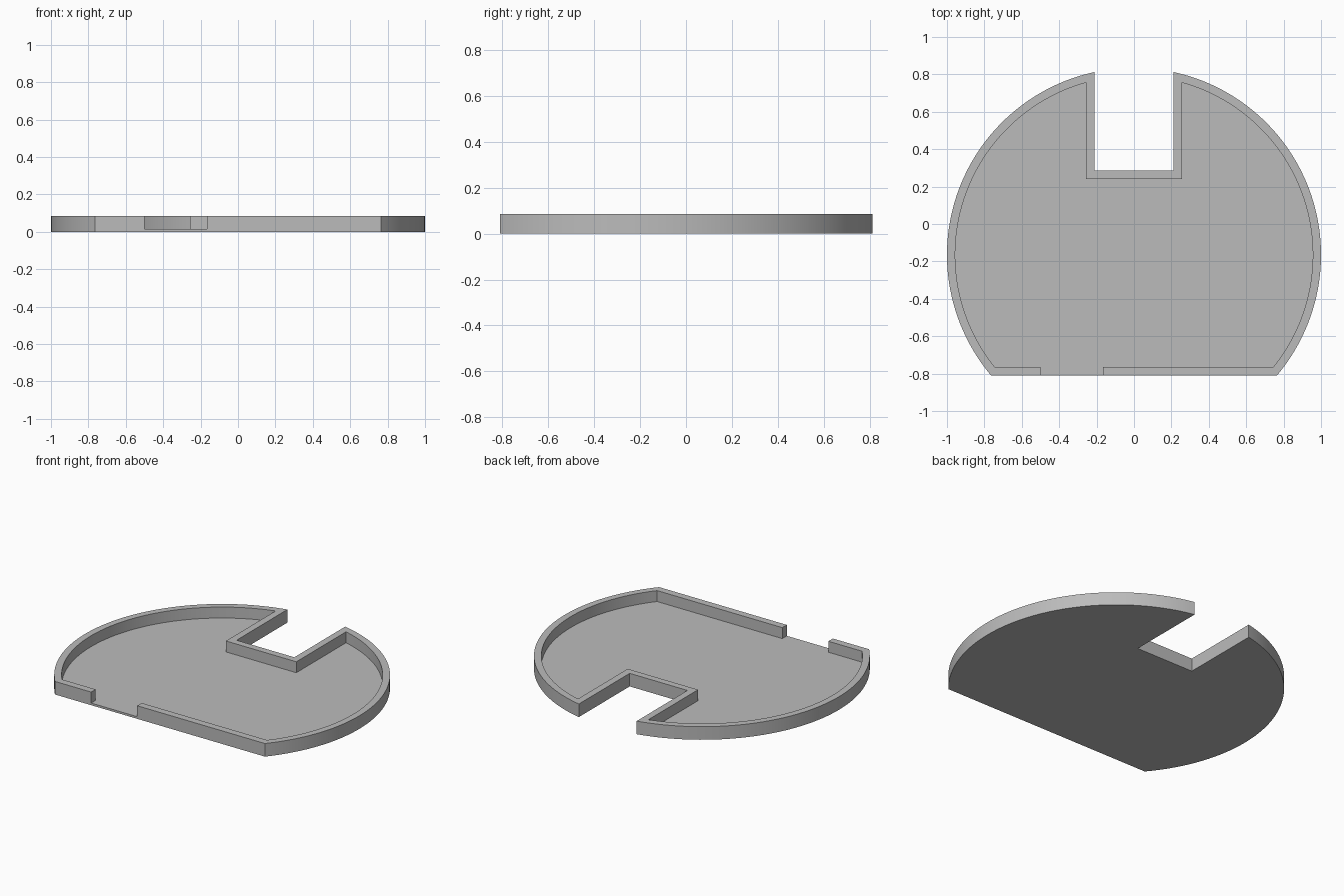
import bpy, bmesh, math

CENTRE_Y = -0.165
HEIGHT, FLOOR = 0.086, 0.014
SEGMENTS = 64

if "Cube" in bpy.data.objects:
    bpy.data.objects.remove(bpy.data.objects["Cube"])


def outline(radius, slot_half, slot_y, front_y):
    """Disc with a flat front edge and a rectangular slot at the back."""
    start = math.asin((front_y - CENTRE_Y) / radius)
    end = math.acos(slot_half / radius)
    side = []
    for i in range(SEGMENTS + 1):
        a = start + (end - start) * i / SEGMENTS
        side.append((radius * math.cos(a), CENTRE_Y + radius * math.sin(a)))
    side.append((slot_half, slot_y))
    return side + [(-x, y) for x, y in reversed(side)]


def prism(name, points, bottom, top):
    bm = bmesh.new()
    face = bm.faces.new([bm.verts.new((x, y, bottom)) for x, y in points])
    moved = bmesh.ops.extrude_face_region(bm, geom=[face])["geom"]
    verts = [v for v in moved if isinstance(v, bmesh.types.BMVert)]
    bmesh.ops.translate(bm, verts=verts, vec=(0, 0, top - bottom))
    bmesh.ops.recalc_face_normals(bm, faces=bm.faces)
    mesh = bpy.data.meshes.new(name)
    bm.to_mesh(mesh)
    bm.free()
    obj = bpy.data.objects.new(name, mesh)
    bpy.context.collection.objects.link(obj)
    return obj


# Solid tray body
tray = prism("tray", outline(1.0, 0.21, 0.285, -0.811), 0, HEIGHT)

# Pocket inside the rim, running out through the gap in the front wall
front = -0.764
pocket = outline(0.956, 0.256, 0.24, front)
pocket += [(-0.5, front), (-0.5, -0.9), (-0.165, -0.9), (-0.165, front)]
cutter = prism("pocket_cutter", pocket, FLOOR, HEIGHT + 0.1)
cutter.hide_render = True

# Hollow out the tray
cut = tray.modifiers.new("hollow", 'BOOLEAN')
cut.operation = 'DIFFERENCE'
cut.solver = 'EXACT'
cut.object = cutter
bpy.ops.object.select_all(action='DESELECT')
tray.select_set(True)
bpy.context.view_layer.objects.active = tray
bpy.ops.object.modifier_apply(modifier=cut.name)
bpy.data.objects.remove(cutter)

# Plain grey finish
grey = bpy.data.materials.new("light_grey")
grey.use_nodes = True
colour = (0.5, 0.5, 0.5, 1)
grey.diffuse_color = colour
grey.node_tree.nodes["Principled BSDF"].inputs["Base Color"].default_value = colour
tray.data.materials.clear()
tray.data.materials.append(grey)
bpy.ops.object.shade_smooth_by_angle(angle=math.radians(30))
